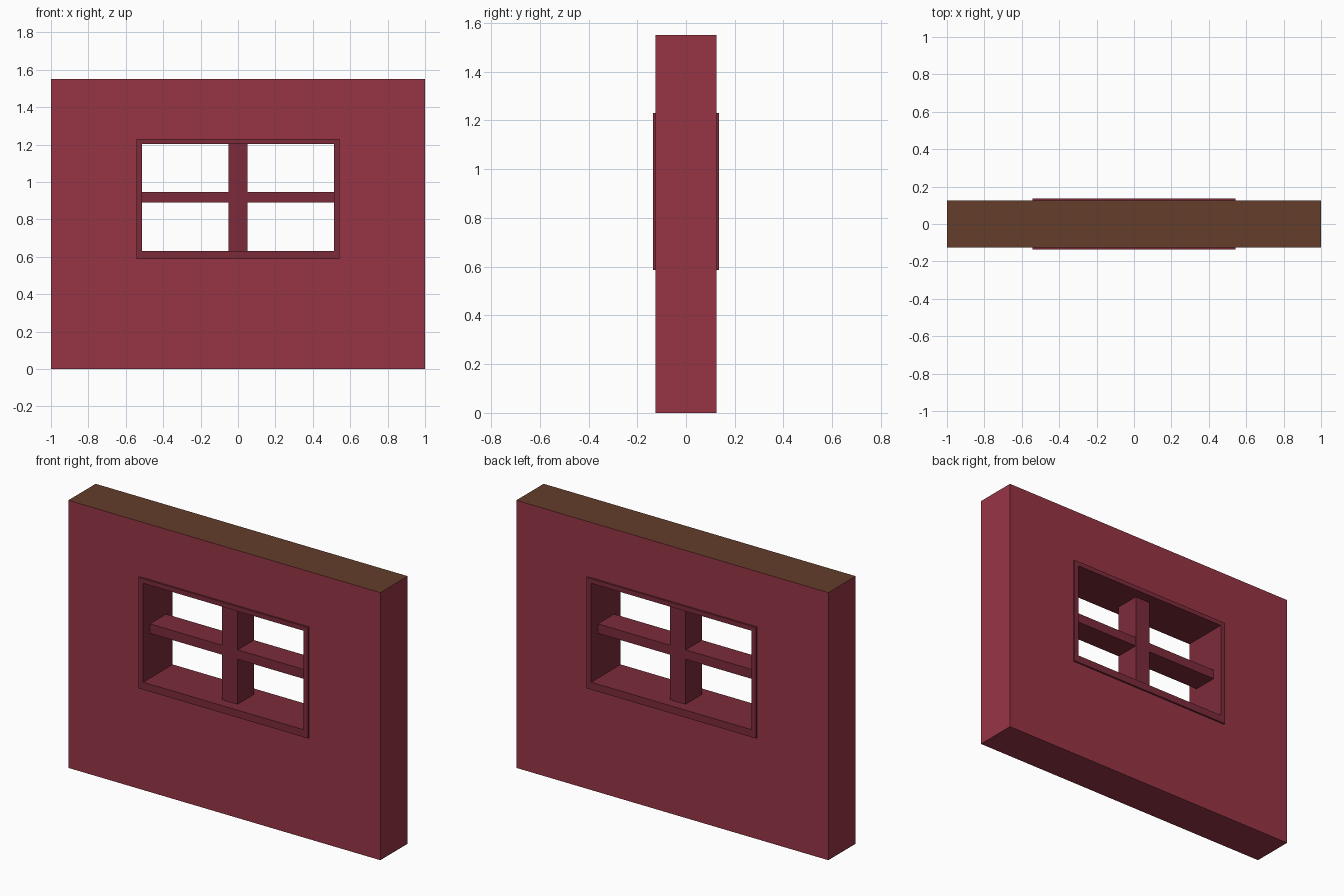
import bpy, bmesh

if "Cube" in bpy.data.objects:
    bpy.data.objects.remove(bpy.data.objects["Cube"])


def material(name, rgb):
    m = bpy.data.materials.new(name)
    m.diffuse_color = (*rgb, 1)
    m.use_nodes = True
    m.node_tree.nodes["Principled BSDF"].inputs["Base Color"].default_value = m.diffuse_color
    return m


RED = material("wall_red", (0.31, 0.035, 0.06))
DARK_RED = material("frame_dark_red", (0.20, 0.024, 0.041))
BROWN = material("top_brown", (0.127, 0.048, 0.024))


def finish(name, bm, *mats):
    bmesh.ops.recalc_face_normals(bm, faces=bm.faces)
    me = bpy.data.meshes.new(name)
    bm.to_mesh(me)
    bm.free()
    for m in mats:
        me.materials.append(m)
    ob = bpy.data.objects.new(name, me)
    bpy.context.collection.objects.link(ob)
    return ob


def ring(name, outer, inner, depth, *mats):
    """Rectangular slab with a rectangular opening; rects are (x0, z0, x1, z1)."""
    bm = bmesh.new()

    def loop(rect, y):
        x0, z0, x1, z1 = rect
        return [bm.verts.new((x, y, z)) for x, z in ((x0, z0), (x1, z0), (x1, z1), (x0, z1))]

    h = depth / 2
    loops = [loop(outer, -h), loop(outer, h), loop(inner, h), loop(inner, -h)]
    for a, b in zip(loops, loops[1:] + loops[:1]):
        for i in range(4):
            j = (i + 1) % 4
            bm.faces.new((a[i], a[j], b[j], b[i]))
    return finish(name, bm, *mats)


def bar(name, x0, x1, z0, z1, depth, mat):
    bm = bmesh.new()
    bmesh.ops.create_cube(bm, size=1)
    bmesh.ops.scale(bm, vec=(x1 - x0, depth, z1 - z0), verts=bm.verts)
    bmesh.ops.translate(bm, vec=((x0 + x1) / 2, 0, (z0 + z1) / 2), verts=bm.verts)
    return finish(name, bm, mat)


# Wall with window opening, brown top face
wall = ring("wall", (-1, 0, 1, 1.55), (-0.53, 0.60, 0.53, 1.215), 0.25, RED, BROWN)
for p in wall.data.polygons:
    if p.normal.z > 0.9 and p.center.z > 1.5:
        p.material_index = 1

# Window frame lining the opening and standing slightly proud on both sides
ring("window_frame", (-0.543, 0.587, 0.543, 1.23), (-0.513, 0.63, 0.513, 1.203), 0.27, DARK_RED)

# Glazing bars, running into the frame
bar("vertical_bar", -0.05, 0.05, 0.615, 1.21, 0.15, DARK_RED)
bar("horizontal_bar", -0.52, 0.52, 0.89, 0.945, 0.148, DARK_RED)
